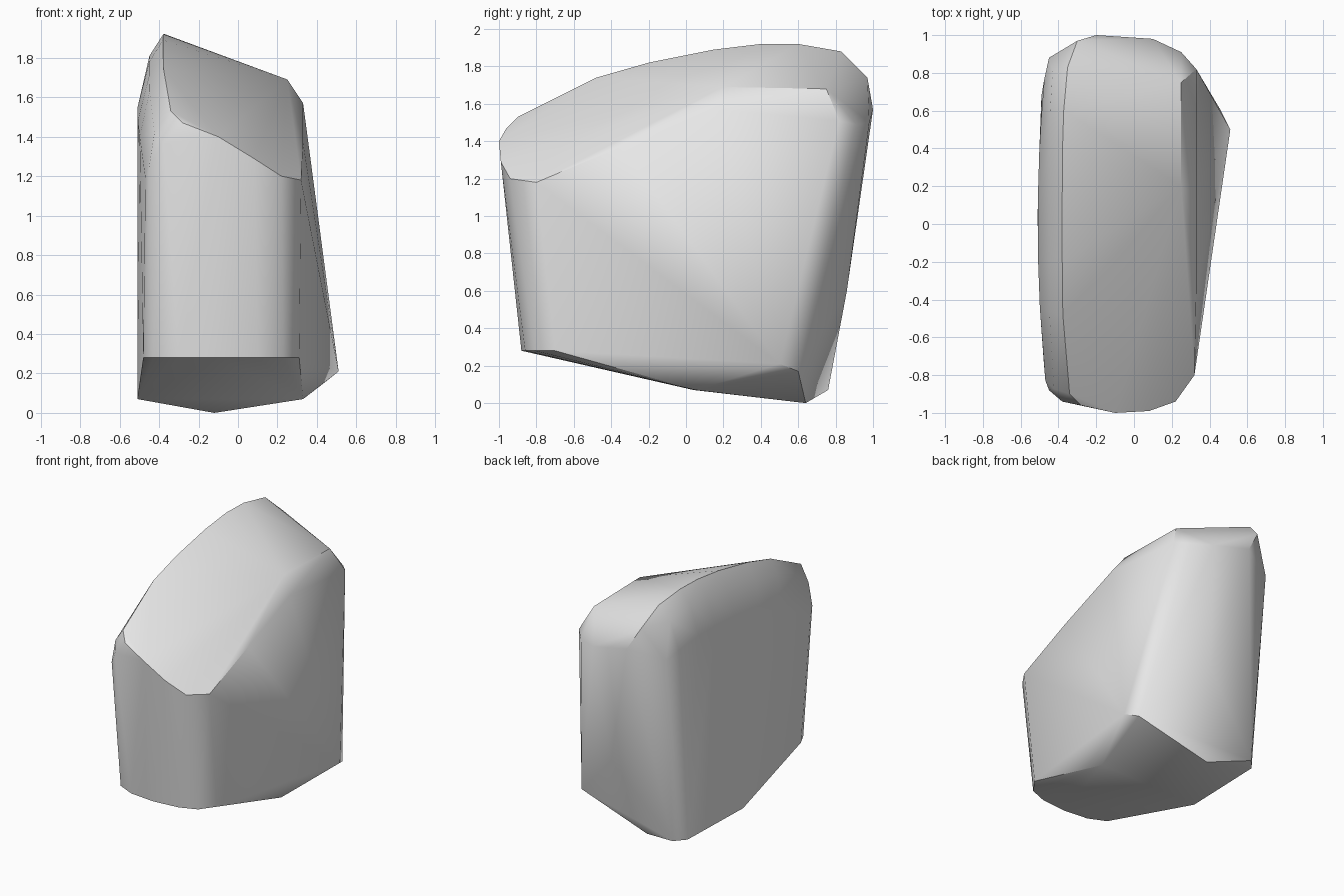
import bpy
import bmesh
import math

cube = bpy.data.objects.get("Cube")
if cube:
    bpy.data.objects.remove(cube, do_unlink=True)


def make_material(name, colour):
    material = bpy.data.materials.new(name)
    material.use_nodes = True
    material.diffuse_color = colour
    shader = next(n for n in material.node_tree.nodes if n.type == 'BSDF_PRINCIPLED')
    shader.inputs["Base Color"].default_value = colour
    return material


def build_hull(name, points, material, sharp_angle):
    """Wrap a solid stone surface around the given outline points."""
    mesh = bpy.data.meshes.new(name)
    bm = bmesh.new()
    for point in points:
        bm.verts.new(point)
    result = bmesh.ops.convex_hull(bm, input=bm.verts[:])
    leftover = set(result["geom_interior"]) | set(result["geom_unused"])
    loose = [item for item in leftover
             if isinstance(item, bmesh.types.BMVert) and item.is_valid]
    bmesh.ops.delete(bm, geom=loose, context='VERTS')
    bmesh.ops.recalc_face_normals(bm, faces=bm.faces[:])
    bm.to_mesh(mesh)
    bm.free()
    mesh.materials.append(material)
    stone = bpy.data.objects.new(name, mesh)
    bpy.context.scene.collection.objects.link(stone)
    bpy.ops.object.select_all(action='DESELECT')
    stone.select_set(True)
    bpy.context.view_layer.objects.active = stone
    bpy.ops.object.shade_smooth_by_angle(angle=math.radians(sharp_angle))
    return stone


outline = []

# Arched ridge along the top, rounding over into the broad flat side
ridge = [(-.9, 1.53), (-.48, 1.74), (-.2, 1.82), (.15, 1.89),
         (.4, 1.92), (.6, 1.92), (.83, 1.88)]
for y, z in ridge:
    bow = y ** 4
    outline.append((-.38 + .06 * bow, y, z))
    outline.append((-.45 + .04 * bow, y * .97, z - .11))
    outline.append((-.51 + .05 * y * y, y * .92, z - .34))

# Lower edge of the sloping top, with its chamfer
outline += [(.25, .2, 1.69), (.25, .75, 1.68),
            (.33, .15, 1.57), (.33, -.35, 1.37)]

# Rounded front rim
outline += [(-.45, -.88, 1.25), (-.38, -.94, 1.36), (-.28, -.96, 1.47),
            (-.1, -1, 1.4), (.08, -.99, 1.29), (.22, -.94, 1.2), (.32, -.8, 1.18)]

# Rounded back rim
outline += [(-.45, .88, 1.5), (-.3, .97, 1.74), (-.2, 1, 1.57),
            (.1, .98, 1.5), (.25, .91, 1.49), (.33, .82, 1.51)]

# Front foot, a level curve
front_foot = [(-.48, -.7), (-.43, -.8), (-.3, -.86), (-.1, -.88),
              (.1, -.86), (.23, -.81), (.31, -.7)]
outline += [(x, y, .28) for x, y in front_foot]

# Keel, rear foot and the jutting lower corner
outline += [(-.51, .04, .07), (.33, .05, .07), (-.12, .64, 0),
            (-.49, .68, .07), (-.42, .76, .07), (.03, .86, .6),
            (.51, .5, .21), (.46, .6, .17)]

stone_grey = make_material("stone grey", (.8, .8, .8, 1))
build_hull("rock", outline, stone_grey, 35)
